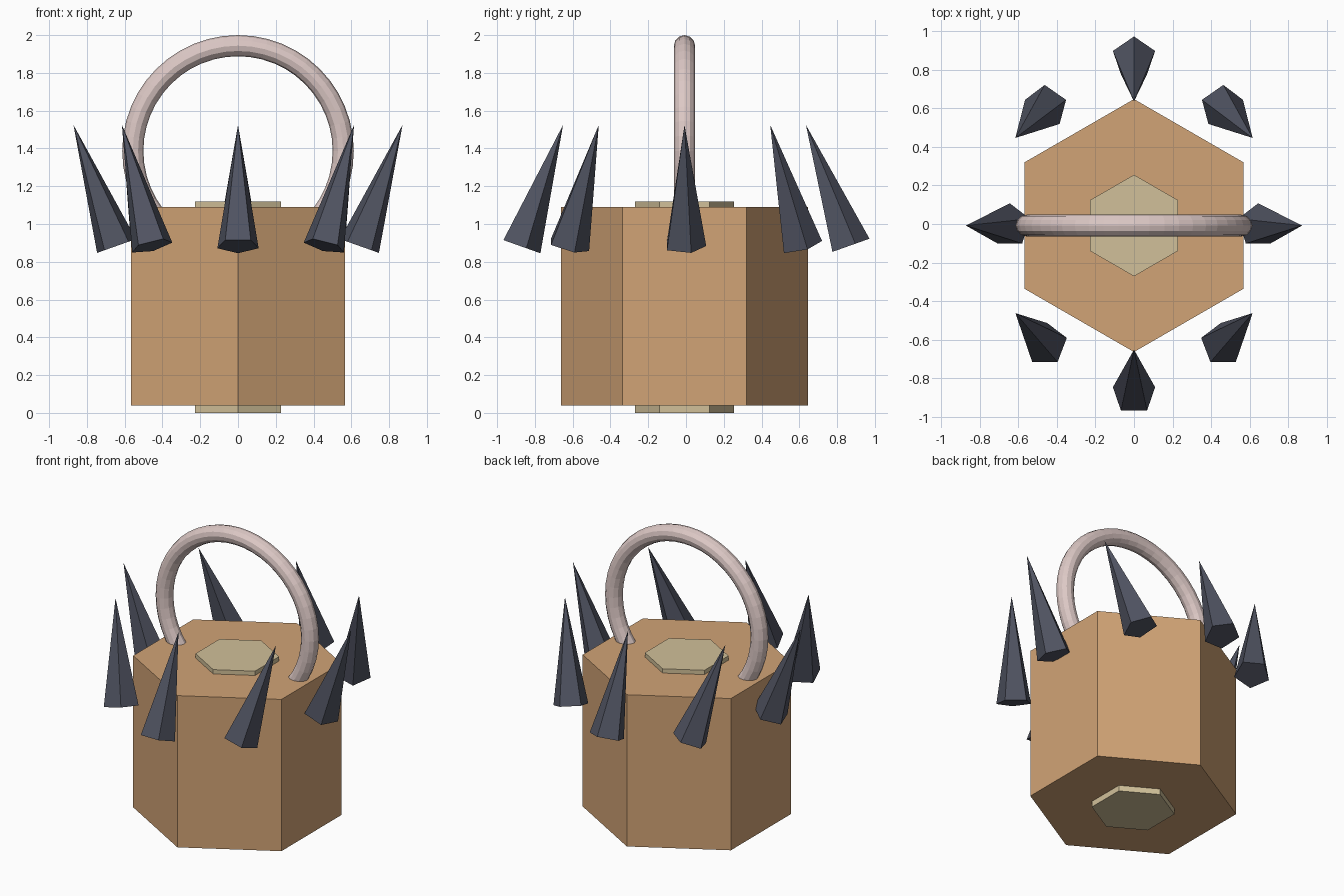
import bpy
from math import cos, sin, pi

cube = bpy.data.objects.get("Cube")
if cube:
    bpy.data.objects.remove(cube, do_unlink=True)

Y0 = -0.008  # shared centre line of all parts


def material(name, rgb):
    m = bpy.data.materials.new(name)
    m.use_nodes = True
    m.diffuse_color = (*rgb, 1)
    m.node_tree.nodes["Principled BSDF"].inputs["Base Color"].default_value = (*rgb, 1)
    return m


def finish(name, mat):
    ob = bpy.context.object
    ob.name = ob.data.name = name
    ob.data.materials.append(mat)
    return ob


def hex_prism(name, radius, bottom, top, mat):
    bpy.ops.mesh.primitive_cylinder_add(vertices=6, radius=radius, depth=top - bottom,
                                        location=(0, Y0, (bottom + top) / 2))
    return finish(name, mat)


wood = material("warm tan", (0.64, 0.37, 0.18))
cream = material("pale khaki", (0.64, 0.53, 0.32))
pink = material("dusty pink", (0.72, 0.58, 0.56))
slate = material("dark slate", (0.08, 0.087, 0.12))

# Hexagonal body and the core showing at both ends
hex_prism("body", 0.655, 0.04, 1.09, wood)
hex_prism("core", 0.263, 0.0, 1.12, cream)

# Upright ring handle, partly sunk into the body
bpy.ops.mesh.primitive_torus_add(major_segments=48, minor_segments=12,
                                 major_radius=0.557, minor_radius=0.056,
                                 location=(0, Y0, 1.387), rotation=(pi / 2, 0, 0))
finish("ring_handle", pink)

# Eight floating five-sided spikes, leaning in at front and back, out at the sides
TILT, RING = 0.342, 0.757
for i in range(8):
    a = i * pi / 4
    bpy.ops.mesh.primitive_cone_add(vertices=5, radius1=0.115, radius2=0, depth=0.68,
                                    location=(RING * cos(a), Y0 + RING * sin(a), 1.204),
                                    rotation=(TILT * sin(a), TILT * cos(a), 0))
    finish(f"spike_{i + 1}", slate)
